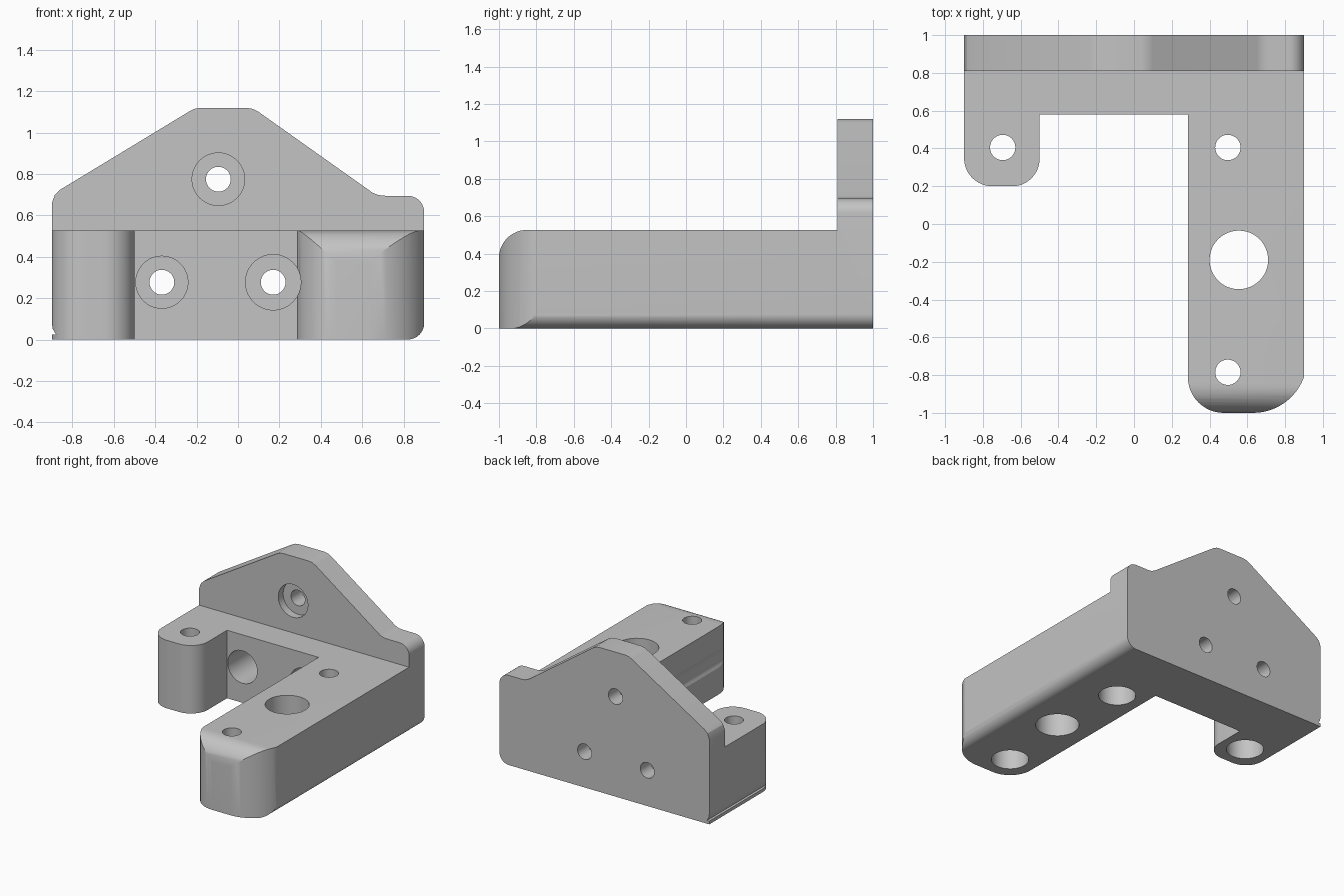
import bpy
import math
from mathutils import Matrix, Vector

cube = bpy.data.objects.get("Cube")
if cube:
    bpy.data.objects.remove(cube, do_unlink=True)

grey = bpy.data.materials.new("plain grey")
grey.use_nodes = True
grey.diffuse_color = (0.55, 0.55, 0.55, 1)
grey.node_tree.nodes["Principled BSDF"].inputs["Base Color"].default_value = (0.55, 0.55, 0.55, 1)

# Each plane maps profile (u, v) and depth w to x, y, z
PLANES = {
    "xy": lambda u, v, w: (u, v, w),
    "xz": lambda u, v, w: (u, w, v),
    "yz": lambda u, v, w: (w, u, v),
}


def arc(cx, cy, r, start, end, steps=12):
    angles = [math.radians(start + (end - start) * i / steps) for i in range(steps + 1)]
    return [(cx + r * math.cos(a), cy + r * math.sin(a)) for a in angles]


def prism(name, profile, plane, low, high):
    """Extrude a closed profile between two depths."""
    n = len(profile)
    to_xyz = PLANES[plane]
    verts = [to_xyz(u, v, w) for w in (low, high) for u, v in profile]
    faces = [list(range(n))[::-1], list(range(n, 2 * n))]
    faces += [[i, (i + 1) % n, n + (i + 1) % n, n + i] for i in range(n)]
    mesh = bpy.data.meshes.new(name)
    mesh.from_pydata(verts, [], faces)
    area = sum(a[0] * b[1] - b[0] * a[1] for a, b in zip(profile, profile[1:] + profile[:1]))
    if (area < 0) != (plane == "xz"):
        mesh.flip_normals()
    mesh.materials.append(grey)
    obj = bpy.data.objects.new(name, mesh)
    bpy.context.collection.objects.link(obj)
    return obj


def combine(target, other, operation):
    bpy.ops.object.select_all(action="DESELECT")
    bpy.context.view_layer.objects.active = target
    target.select_set(True)
    mod = target.modifiers.new(operation.lower(), "BOOLEAN")
    mod.operation = operation
    mod.solver = "EXACT"
    mod.object = other
    bpy.ops.object.modifier_apply(modifier=mod.name)
    bpy.data.objects.remove(other, do_unlink=True)


def drill(target, u, v, r, plane, low, high):
    circle = arc(u, v, r, 0, 360, 48)[:-1]
    combine(target, prism("drill", circle, plane, low, high), "DIFFERENCE")


# Base: crossbar with a short tab and a long arm, seen from above
plan = [(-0.95, 1.1), (-0.95, 0.36), (-0.9, 0.34)]
plan += arc(-0.75, 0.35, 0.15, 184, 270)
plan += arc(-0.645, 0.345, 0.145, 270, 360)
plan += [(-0.5, 0.58), (0.285, 0.58)]
plan += arc(0.475, -0.81, 0.19, 180, 270)
plan += arc(0.63, -0.713, 0.287, 270, 340)
plan += [(0.95, 1.1)]
bracket = prism("mounting_bracket", plan, "xy", -0.1, 0.527)

# Upright back plate
plate = prism("back_plate", [(-1, 0.1), (1, 0.1), (1, 1.3), (-1, 1.3)], "xz", 0.81, 1.2)
combine(bracket, plate, "UNION")

# Front outline trims the plate top, the sides and the bottom edges
outline = [(-0.9, 0), (0.82, 0)]
outline += arc(0.82, 0.08, 0.08, 270, 360)
outline += arc(0.82, 0.615, 0.08, 0, 90)
outline += [(0.71, 0.695), (0.68, 0.698), (0.65, 0.71)]
outline += [(0.1, 1.1), (0.07, 1.115), (0.04, 1.12)]
outline += [(-0.18, 1.12), (-0.21, 1.115), (-0.235, 1.103)]
outline += [(-0.86, 0.724), (-0.885, 0.7), (-0.9, 0.66)]
outline += [(-0.9, 0.08), (-0.895, 0.05), (-0.88, 0.025), (-0.9, 0.025)]
combine(bracket, prism("front_outline", outline, "xz", -1.2, 1), "INTERSECT")

# Rounded top edge at the arm tip
tip = [(-1.1, 0.377)] + arc(-0.85, 0.377, 0.15, 180, 90) + [(-0.85, 0.7), (-1.1, 0.7)]
combine(bracket, prism("tip_rounding", tip, "yz", 0.1, 1.1), "DIFFERENCE")

# Vertical screw holes, counterbored from below
for x, y in [(-0.695, 0.405), (0.497, 0.405), (0.497, -0.785)]:
    drill(bracket, x, y, 0.067, "xy", -0.2, 0.8)
    drill(bracket, x, y, 0.133, "xy", -0.2, 0.3)

# Large bore through the arm
drill(bracket, 0.555, -0.19, 0.155, "xy", -0.2, 0.8)

# Horizontal screw holes, counterbored from the front; one grooves the arm
for x, z, r, front in [(-0.095, 0.775, 0.127, 0.7),
                       (-0.368, 0.277, 0.126, 0.4),
                       (0.17, 0.277, 0.134, -1.2)]:
    drill(bracket, x, z, 0.06, "xz", 0.5, 1.2)
    drill(bracket, x, z, r, "xz", front, 0.87)

bpy.ops.object.select_all(action="DESELECT")
bpy.context.view_layer.objects.active = bracket
bracket.select_set(True)
bpy.ops.object.shade_smooth_by_angle(angle=math.radians(25))
